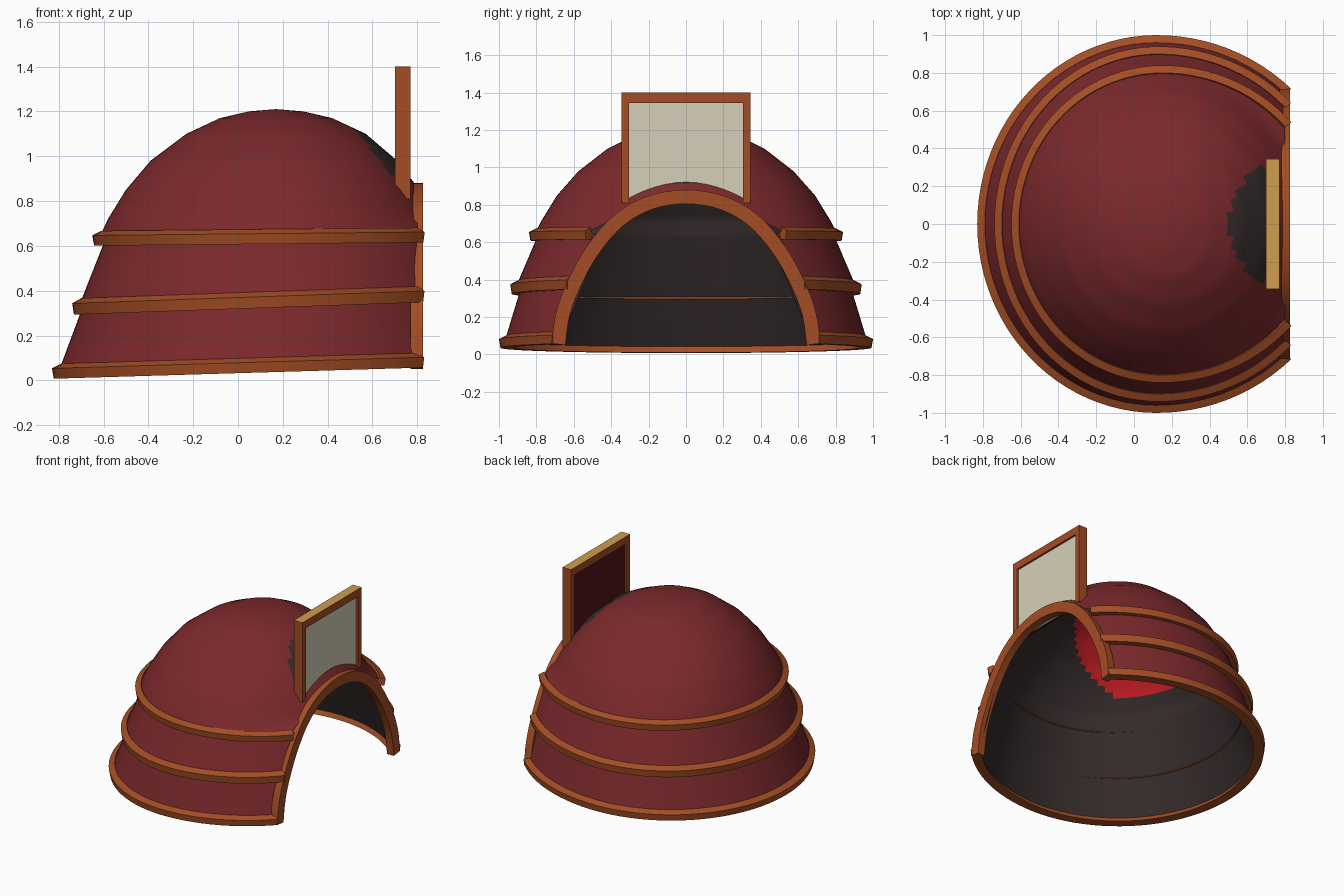
import bpy, bmesh, math
from mathutils import Vector

if "Cube" in bpy.data.objects:
    bpy.data.objects.remove(bpy.data.objects["Cube"])


def material(name, rgb):
    m = bpy.data.materials.new(name)
    m.use_nodes = True
    m.diffuse_color = (*rgb, 1)
    m.node_tree.nodes["Principled BSDF"].inputs["Base Color"].default_value = (*rgb, 1)
    return m


RED = material("shell red", (.2, .022, .025))
TRIM = material("orange trim", (.37, .075, .018))
GOLD = material("gold edge", (.64, .34, .08))
CREAM = material("cream panel", (.67, .63, .48))
DARK = material("dark lining", (.036, .024, .024))
MAROON = material("maroon backing", (.09, .007, .01))
BRIGHT = material("bright red lining", (.6, .013, .02))

OPEN_X = .8      # plane of the face opening
SEGMENTS = 72


def finish(name, bm, mats, rule=None, smooth=True, flip=False):
    bmesh.ops.recalc_face_normals(bm, faces=bm.faces)
    if flip:
        bmesh.ops.reverse_faces(bm, faces=bm.faces)
    for f in bm.faces:
        f.material_index = rule(f) if rule else 0
    mesh = bpy.data.meshes.new(name)
    bm.to_mesh(mesh)
    bm.free()
    for m in mats:
        mesh.materials.append(m)
    obj = bpy.data.objects.new(name, mesh)
    bpy.context.collection.objects.link(obj)
    if smooth:
        bpy.ops.object.select_all(action='DESELECT')
        obj.select_set(True)
        bpy.context.view_layer.objects.active = obj
        bpy.ops.object.shade_smooth_by_angle(angle=math.radians(35))
    return obj


def ring_point(level, t, grow=0):
    # egg-shaped ring: its back and front halves have their own radii
    z, tilt, cx, back, front, side = level
    c = math.cos(t)
    x = cx + ((front if c > 0 else back) + grow) * c
    return Vector((x, (side + grow) * math.sin(t), z + tilt * x))


def blend(levels, steps):
    out = []
    for a, b in zip(levels, levels[1:]):
        out += [[p + (q - p) * i / steps for p, q in zip(a, b)] for i in range(steps)]
    return out + [levels[-1]]


def surface(name, levels, steps, mats, rule=None, grow=0, flip=False):
    bm = bmesh.new()
    rows = [[bm.verts.new(ring_point(l, 2 * math.pi * i / SEGMENTS, grow if l[5] > .1 else 0))
             for i in range(SEGMENTS)] for l in blend(levels, steps)]
    for a, b in zip(rows, rows[1:]):
        for i in range(SEGMENTS):
            j = (i + 1) % SEGMENTS
            bm.faces.new((a[i], a[j], b[j], b[i]))
    bmesh.ops.remove_doubles(bm, verts=bm.verts, dist=.0005)
    bmesh.ops.bisect_plane(bm, geom=bm.verts[:] + bm.edges[:] + bm.faces[:],
                           plane_co=(OPEN_X, 0, 0), plane_no=(1, 0, 0), clear_outer=True)
    finish(name, bm, mats, rule, flip=flip)


def sweep(name, sections, mat):
    # joins four-cornered sections into a closed bar
    bm = bmesh.new()
    rows = [[bm.verts.new(p) for p in s] for s in sections]
    for a, b in zip(rows, rows[1:]):
        for i in range(4):
            j = (i + 1) % 4
            bm.faces.new((a[i], a[j], b[j], b[i]))
    bm.faces.new(rows[0])
    bm.faces.new(rows[-1])
    finish(name, bm, [mat])


def box(name, lo, hi, mats, rule=None):
    bm = bmesh.new()
    bmesh.ops.create_cube(bm, size=1)
    for v in bm.verts:
        v.co = [a + (b - a) * (c + .5) for a, b, c in zip(lo, hi, v.co)]
    finish(name, bm, mats, rule, smooth=False)


# Shell levels: height, tilt, centre x, back radius, front radius, side radius
base = (.065, .03, .12, .92, .99, .97)
low_top = (.36, .035, .13, .82, .90, .88)
mid_base = (.355, .035, .13, .84, .93, .91)
mid_top = (.64, .01, .15, .74, .82, .79)
dome = [(.64, .01, .15, .77, .86, .81), (.72, 0, .16, .74, .74, .77),
        (.85, 0, .17, .67, .64, .69), (.98, 0, .17, .56, .54, .575),
        (1.1, 0, .17, .40, .40, .42), (1.17, 0, .17, .25, .25, .28),
        (1.20, 0, .17, .12, .12, .14), (1.21, 0, .17, 0, 0, 0)]


def crown_patch(f):
    c = f.calc_center_median()
    return int(c.z > .9 and ((c.x - .78) / .28) ** 2 + (c.y / .33) ** 2 < 1)


def lining_patch(f):
    c = f.calc_center_median()
    return int(c.z > max(.82, .98 + .6 * c.x))


# Outer tiers and dome, with the lining inside
surface("lower_tier", [base, low_top], 3, [RED])
surface("middle_tier", [mid_base, mid_top], 3, [RED])
surface("dome", dome, 4, [RED, DARK], crown_patch)
surface("lower_lining", [base, low_top, mid_top], 3, [DARK], grow=-.03, flip=True)
surface("dome_lining", [mid_top] + dome[1:-1] + [(1.19, 0, .17, 0, 0, 0)], 4,
        [DARK, BRIGHT], lining_patch, grow=-.03, flip=True)

# Trim bands round the foot of each tier
for name, level, half in (("base_band", base, .033), ("middle_band", mid_base, .036),
                          ("upper_band", dome[0], .033)):
    t0 = math.acos((OPEN_X + .01 - level[2]) / level[4])
    sections = []
    for i in range(SEGMENTS + 1):
        t = t0 + (2 * math.pi - 2 * t0) * i / SEGMENTS
        sections.append([ring_point(level, t, g) + Vector((0, 0, h)) for g, h in
                         ((-.045, -half), (.022, -half), (.03, half * .4), (-.01, half))])
    sweep(name, sections, TRIM)

# Arched band round the face opening
half_arch = [(.685, .055), (.66, .22), (.60, .38), (.50, .56), (.36, .72), (.19, .815), (0, .845)]
arch = [Vector(p) for p in half_arch] + [Vector((-y, z)) for y, z in half_arch[-2::-1]]


def smooth_path(pts, steps):
    out = []
    for i in range(len(pts) - 1):
        p0, p1, p2, p3 = (pts[max(0, min(len(pts) - 1, i + k))] for k in (-1, 0, 1, 2))
        for s in range(steps):
            t = s / steps
            out.append(p1 + (p2 - p0) * (t / 2) + (p0 * 2 - p1 * 5 + p2 * 4 - p3) * (t * t / 2)
                       + (p1 * 3 - p0 - p2 * 3 + p3) * (t ** 3 / 2))
    return out + [pts[-1]]


path = smooth_path(arch, 4)
sections = []
for i, p in enumerate(path):
    d = (path[min(i + 1, len(path) - 1)] - path[max(i - 1, 0)]).normalized()
    n = Vector((d.y, -d.x))
    sections.append([Vector((x, *(p + n * o))) for x, o in
                     ((.77, -.04), (.825, -.04), (.825, .035), (.77, .035))])
sweep("opening_band", sections, TRIM)


# Upright framed plate over the opening
def gold_top(f):
    return int(f.normal.z > .9)


for side, s in (("left", 1), ("right", -1)):
    ys = sorted((s * .305, s * .345))
    box(side + "_frame_post", (.70, ys[0], .81), (.77, ys[1], 1.4), [TRIM, GOLD], gold_top)
box("frame_top", (.70, -.305, 1.345), (.77, .305, 1.4), [TRIM, GOLD], gold_top)
box("plate_front", (.735, -.305, .82), (.755, .305, 1.345), [CREAM])
box("plate_backing", (.715, -.305, .82), (.735, .305, 1.345), [MAROON])
